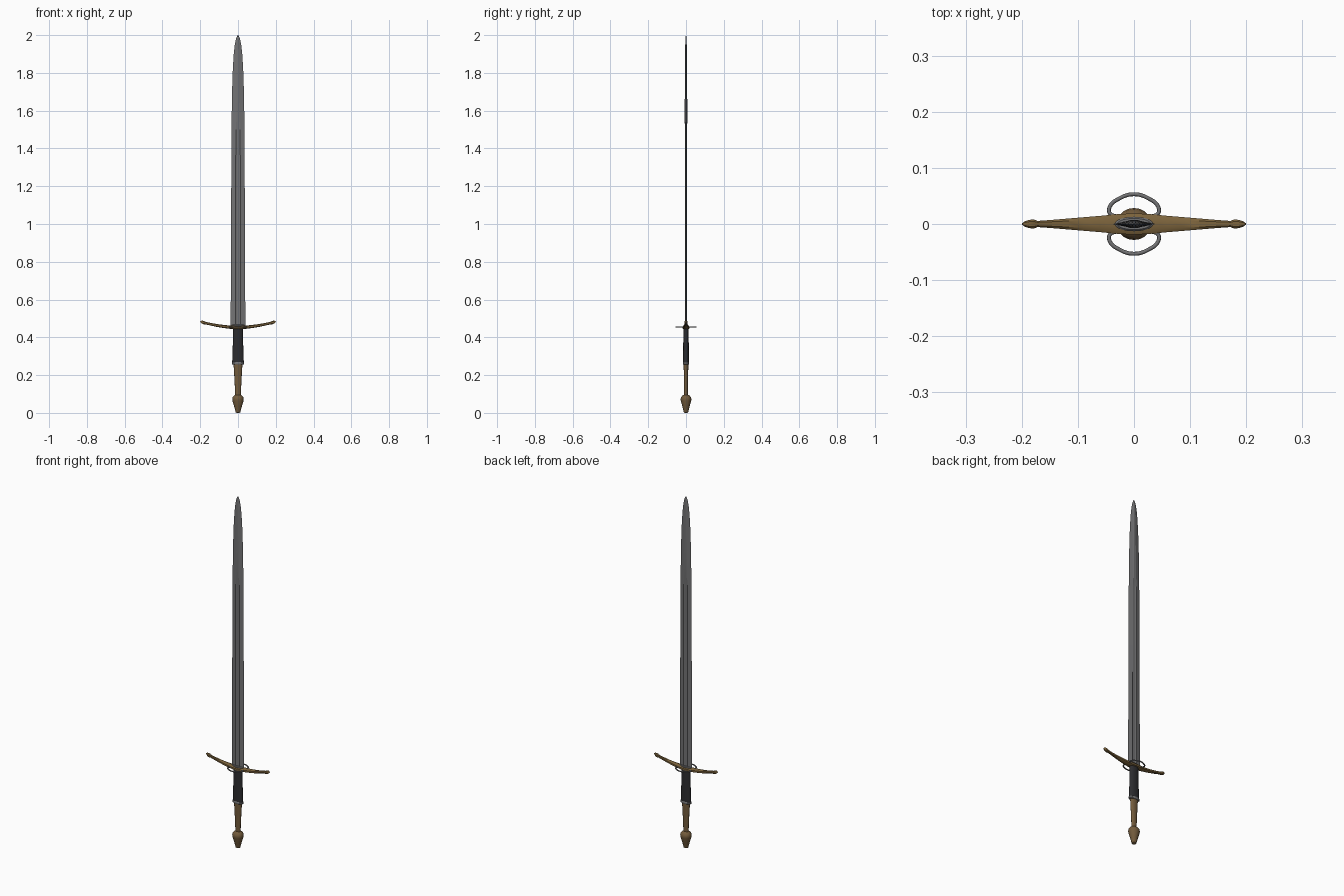
import bpy, bmesh, math

if "Cube" in bpy.data.objects:
    bpy.data.objects.remove(bpy.data.objects["Cube"])

def material(name, rgb):
    m = bpy.data.materials.new(name)
    m.diffuse_color = (*rgb, 1)
    m.use_nodes = True
    m.node_tree.nodes["Principled BSDF"].inputs["Base Color"].default_value = m.diffuse_color
    return m

STEEL = material("steel", (0.17, 0.17, 0.175))
DARK = material("black_leather", (0.025, 0.025, 0.028))
BRONZE = material("bronze", (0.20, 0.125, 0.045))
WOOD = material("brown_grip", (0.17, 0.105, 0.045))

def loft(name, rings, mat, closed=False, angle=35):
    """Skin a list of equal-length point loops; cap the ends unless closed."""
    bm = bmesh.new()
    loops = [[bm.verts.new(p) for p in r] for r in rings]
    n = len(loops[0])
    pairs = list(zip(loops, loops[1:])) + ([(loops[-1], loops[0])] if closed else [])
    for a, b in pairs:
        for i in range(n):
            j = (i + 1) % n
            bm.faces.new((a[i], a[j], b[j], b[i]))
    if not closed:
        bm.faces.new(loops[0][::-1])
        bm.faces.new(loops[-1])
    bmesh.ops.recalc_face_normals(bm, faces=bm.faces)
    me = bpy.data.meshes.new(name)
    bm.to_mesh(me)
    bm.free()
    me.materials.append(mat)
    ob = bpy.data.objects.new(name, me)
    bpy.context.collection.objects.link(ob)
    bpy.ops.object.select_all(action='DESELECT')
    ob.select_set(True)
    bpy.context.view_layer.objects.active = ob
    bpy.ops.object.shade_smooth_by_angle(angle=math.radians(angle))
    return ob

def oval(rx, ry, z, n=20):
    return [(rx * math.cos(math.tau * i / n), ry * math.sin(math.tau * i / n), z) for i in range(n)]

def turned(name, profile, mat, n=20):
    return loft(name, [oval(rx, ry, z, n) for rx, ry, z in profile], mat)

# blade: z, half width, ridge half thickness, centre half thickness (fuller)
def blade_ring(z, w, t, c):
    r = 0.34 * w
    half = [(w, 0), (r, t), (r * 0.6, c), (0, c), (-r * 0.6, c), (-r, t)]
    return [(x, y, z) for x, y in half] + [(-x, -y, z) for x, y in half]

loft("blade", [blade_ring(*s) for s in (
    (0.455, 0.039, 0.005, 0.002), (1.0, 0.0365, 0.005, 0.002),
    (1.50, 0.0345, 0.005, 0.002), (1.54, 0.034, 0.0055, 0.007),
    (1.70, 0.0315, 0.005, 0.0065), (1.82, 0.0275, 0.0045, 0.006),
    (1.90, 0.0225, 0.004, 0.005), (1.95, 0.017, 0.003, 0.004),
    (1.98, 0.011, 0.002, 0.003), (1.995, 0.005, 0.001, 0.0015),
    (2.0, 0.001, 0.0004, 0.0005))], STEEL, angle=12)

# crossguard: curved upward, tapering outward to pointed knobs
def guard_ring(x, hy, hz):
    z = 0.452 + 0.031 * (abs(x) / 0.2) ** 1.8
    s = 0.55
    pts = [(hy, -s * hz), (hy, s * hz), (s * hy, hz), (-s * hy, hz),
           (-hy, s * hz), (-hy, -s * hz), (-s * hy, -hz), (s * hy, -hz)]
    return [(x, y, z + dz) for y, dz in pts]

side = [(0.0, 0.019, 0.009), (0.03, 0.0175, 0.009), (0.06, 0.0145, 0.0085),
        (0.09, 0.012, 0.008), (0.12, 0.0095, 0.0075), (0.15, 0.007, 0.007),
        (0.172, 0.0055, 0.007), (0.178, 0.0078, 0.009), (0.187, 0.0075, 0.009),
        (0.195, 0.0045, 0.006), (0.2, 0.001, 0.0015)]
loft("crossguard", [guard_ring(-x, a, b) for x, a, b in side[:0:-1]]
     + [guard_ring(*s) for s in side], BRONZE)

# side rings: bent steel wire on both faces of the guard
def wire(name, path, r, mat):
    cu = bpy.data.curves.new(name, 'CURVE')
    cu.dimensions = '3D'
    cu.bevel_depth = r
    cu.bevel_resolution = 2
    cu.use_fill_caps = True
    sp = cu.splines.new('BEZIER')
    sp.bezier_points.add(len(path) - 1)
    for p, co in zip(sp.bezier_points, path):
        p.co = co
        p.handle_left_type = p.handle_right_type = 'AUTO'
    cu.materials.append(mat)
    bpy.context.collection.objects.link(bpy.data.objects.new(name, cu))

arc = [(0.03, 0.013), (0.043, 0.019), (0.043, 0.031), (0.027, 0.045)]
for label, s in (("front", -1), ("back", 1)):
    path = arc + [(0, 0.053)] + [(-x, y) for x, y in arc[::-1]]
    wire(label + "_side_ring", [(x, s * y, 0.455) for x, y in path], 0.0035, STEEL)

# upper grip wrapped in leather, with a steel collar at each end
turned("upper_grip", [(0.031, 0.0155, 0.262), (0.029, 0.015, 0.32), (0.027, 0.0145, 0.38),
                      (0.026, 0.014, 0.45)], DARK)
turned("grip_collar", [(0.029, 0.015, 0.255), (0.033, 0.017, 0.258),
                       (0.033, 0.017, 0.266), (0.029, 0.015, 0.269)], STEEL)
turned("blade_collar", [(0.034, 0.013, 0.455), (0.034, 0.013, 0.464),
                        (0.03, 0.01, 0.467)], STEEL)

# lower grip narrowing toward the pommel
turned("lower_grip", [(0.0155, 0.01, 0.085), (0.016, 0.01, 0.12), (0.019, 0.011, 0.18),
                      (0.0235, 0.0125, 0.258)], WOOD)

# pommel
turned("pommel", [(0.007, 0.007, 0.0), (0.012, 0.0115, 0.003), (0.0145, 0.0135, 0.012),
                  (0.021, 0.0195, 0.036), (0.0295, 0.0275, 0.064), (0.0305, 0.0285, 0.073),
                  (0.0285, 0.0265, 0.083), (0.021, 0.019, 0.092), (0.015, 0.0115, 0.096)], WOOD)
